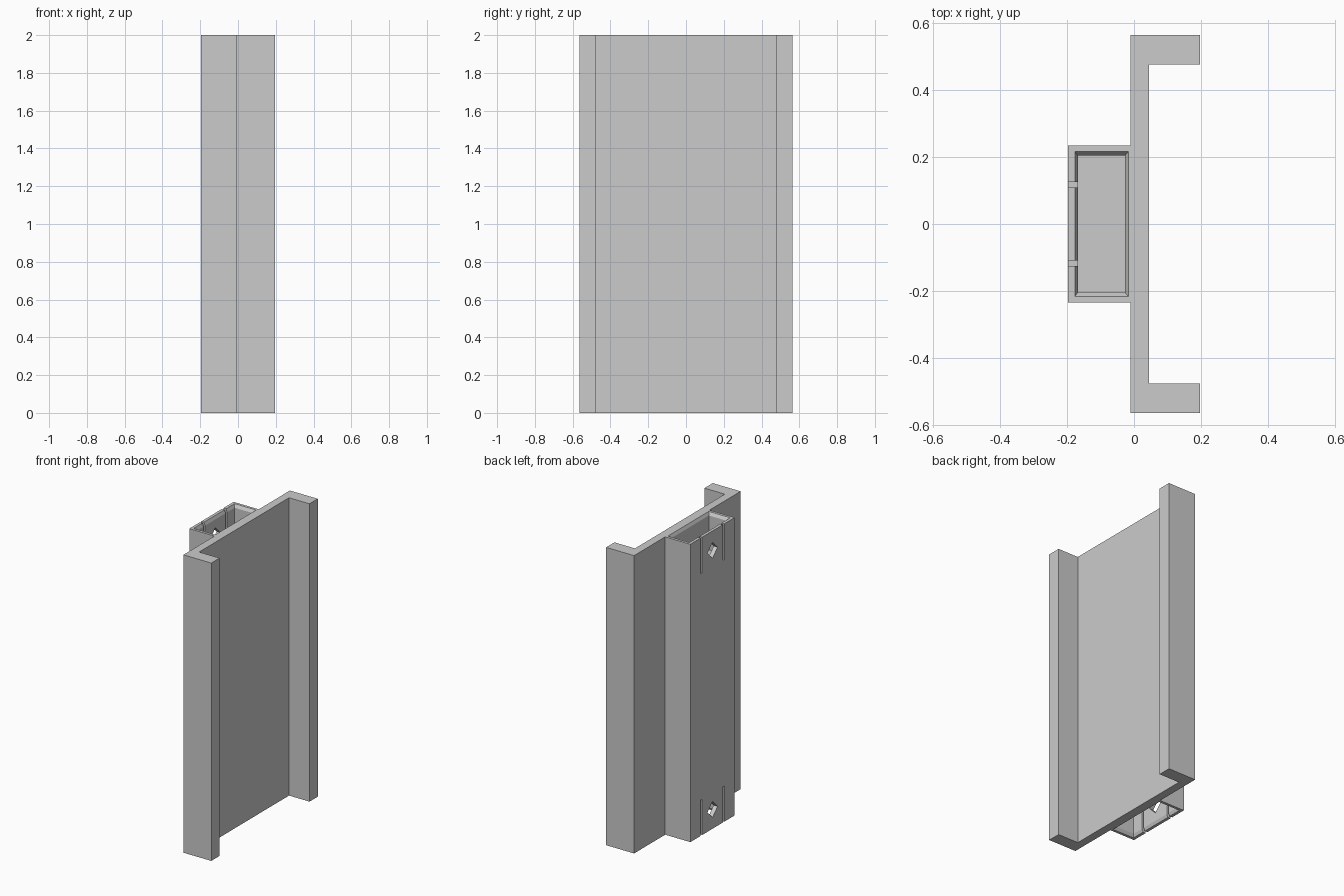
import bpy, bmesh, math
from mathutils import Matrix

if "Cube" in bpy.data.objects:
    bpy.data.objects.remove(bpy.data.objects["Cube"], do_unlink=True)

HEIGHT = 2.0
POCKET_DEPTH = 0.25
SLOT_DEPTH = 0.24
HOLE_INSET = 0.13

grey = bpy.data.materials.new("plain_grey")
grey.use_nodes = True
grey.diffuse_color = (0.6, 0.6, 0.6, 1)
grey.node_tree.nodes["Principled BSDF"].inputs["Base Color"].default_value = (0.6, 0.6, 0.6, 1)


def make_object(name, bm):
    bmesh.ops.recalc_face_normals(bm, faces=bm.faces)
    mesh = bpy.data.meshes.new(name)
    bm.to_mesh(mesh)
    bm.free()
    mesh.materials.append(grey)
    obj = bpy.data.objects.new(name, mesh)
    bpy.context.collection.objects.link(obj)
    return obj


def loft(name, sections):
    """Join rectangles (x0, x1, half_y, z) into a closed solid."""
    bm = bmesh.new()
    rings = [[bm.verts.new((x, y, z)) for x, y in
              ((x0, -h), (x1, -h), (x1, h), (x0, h))] for x0, x1, h, z in sections]
    for low, high in zip(rings, rings[1:]):
        for i in range(4):
            j = (i + 1) % 4
            bm.faces.new((low[i], low[j], high[j], high[i]))
    bm.faces.new(rings[0])
    bm.faces.new(rings[-1])
    return make_object(name, bm)


def box(name, size, centre, turn=0.0):
    bm = bmesh.new()
    matrix = (Matrix.Translation(centre) @ Matrix.Rotation(turn, 4, 'X')
              @ Matrix.Diagonal((*size, 1)))
    bmesh.ops.create_cube(bm, size=1, matrix=matrix)
    return make_object(name, bm)


# Channel with side flanges and a rear box, extruded from one mirrored profile
half = [(0.045, 0.477), (0.197, 0.477), (0.197, 0.565),
        (-0.01, 0.565), (-0.01, 0.235), (-0.197, 0.235)]
profile = half + [(x, -y) for x, y in reversed(half)]
bm = bmesh.new()
base = bm.faces.new([bm.verts.new((x, y, 0)) for x, y in profile])
extruded = bmesh.ops.extrude_face_region(bm, geom=[base])["geom"]
bmesh.ops.translate(bm, vec=(0, 0, HEIGHT),
                    verts=[v for v in extruded if isinstance(v, bmesh.types.BMVert)])
panel = make_object("channel_panel", bm)

# Cutters for both ends: chamfered pocket, two slots and a diamond hole
cutters = []
for end, z, inward in (("top", HEIGHT, -1), ("bottom", 0.0, 1)):
    cutters.append(loft(end + "_pocket_cutter", [
        (-0.177, -0.017, 0.217, z - inward * 0.05),
        (-0.177, -0.017, 0.217, z),
        (-0.168, -0.027, 0.204, z + inward * 0.02),
        (-0.168, -0.027, 0.204, z + inward * POCKET_DEPTH)]))
    for side, y in (("left", -0.117), ("right", 0.117)):
        cutters.append(box(f"{end}_{side}_slot_cutter", (0.06, 0.016, 2 * SLOT_DEPTH),
                           (-0.198, y, z)))
    cutters.append(box(end + "_hole_cutter", (0.1, 0.076, 0.076),
                       (-0.2, 0, z + inward * HOLE_INSET), math.pi / 4))

for cutter in cutters:
    cutter.hide_render = True
    cutter.hide_set(True)
    cut = panel.modifiers.new(cutter.name, 'BOOLEAN')
    cut.operation = 'DIFFERENCE'
    cut.solver = 'EXACT'
    cut.object = cutter
